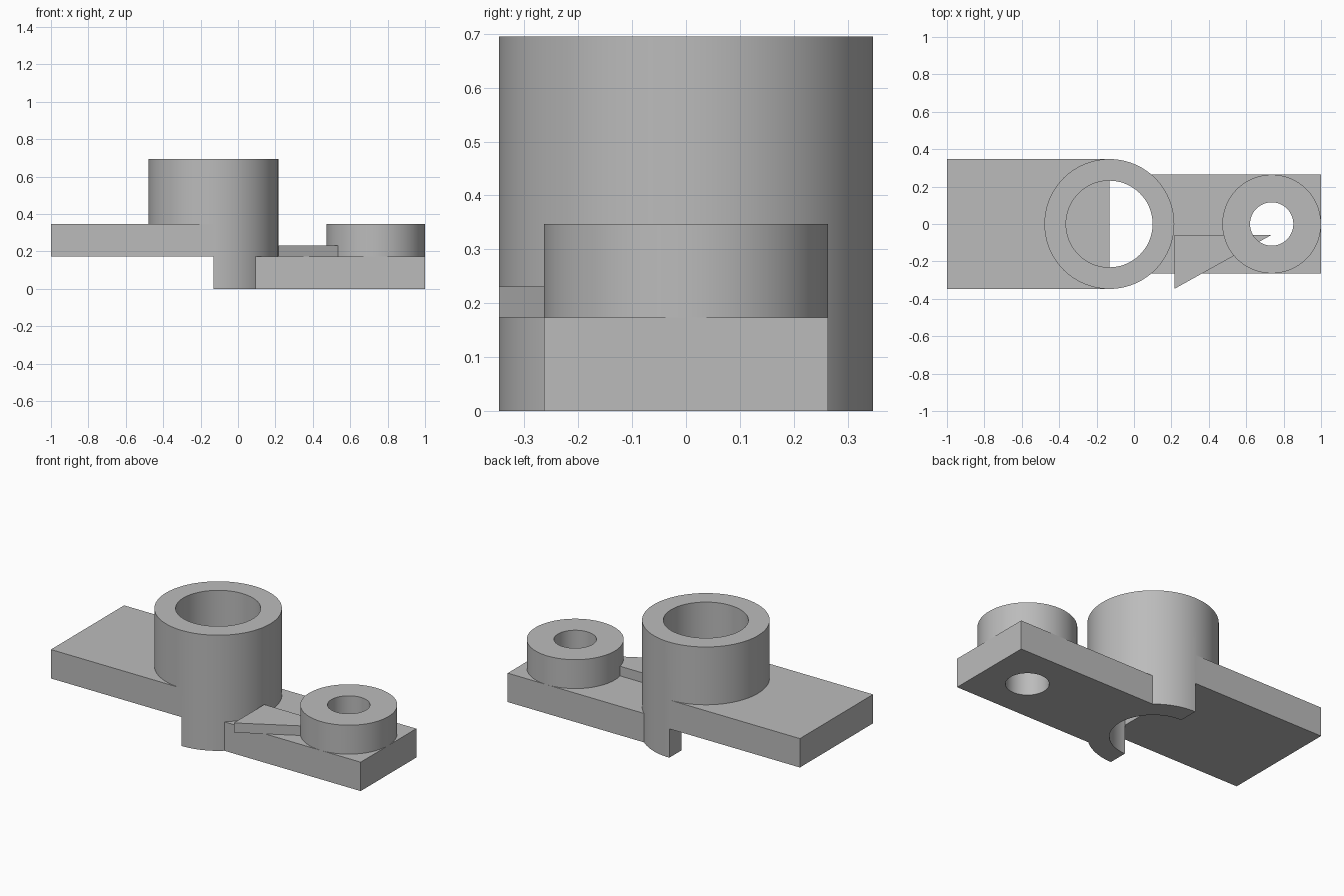
import bpy, bmesh, math

cube = bpy.data.objects.get("Cube")
if cube:
    bpy.data.objects.remove(cube, do_unlink=True)

U = 2 / 34.56            # base unit of the bracket
MAIN_X = -1 + 15 * U     # axis of the large tube
BOSS_X = MAIN_X + 15 * U  # axis of the small boss
BOSS_R = 1 - BOSS_X

grey = bpy.data.materials.new("plain grey")
grey.use_nodes = True
colour = (0.5, 0.5, 0.5, 1)
grey.diffuse_color = colour
grey.node_tree.nodes["Principled BSDF"].inputs["Base Color"].default_value = colour


def prism(name, outline, z0, z1):
    """Extrude a closed outline from z0 to z1."""
    bm = bmesh.new()
    base = bm.faces.new([bm.verts.new((x, y, z0)) for x, y in outline])
    top = bmesh.ops.extrude_face_region(bm, geom=[base])["geom"]
    verts = [v for v in top if isinstance(v, bmesh.types.BMVert)]
    bmesh.ops.translate(bm, verts=verts, vec=(0, 0, z1 - z0))
    bmesh.ops.recalc_face_normals(bm, faces=bm.faces)
    mesh = bpy.data.meshes.new(name)
    bm.to_mesh(mesh)
    bm.free()
    mesh.materials.append(grey)
    obj = bpy.data.objects.new(name, mesh)
    bpy.context.collection.objects.link(obj)
    return obj


def rect(x0, x1, half):
    return [(x0, -half), (x1, -half), (x1, half), (x0, half)]


def circle(cx, r, n=96):
    return [(cx + r * math.cos(math.tau * i / n), r * math.sin(math.tau * i / n))
            for i in range(n)]


def cut(obj, outline, z0, z1):
    """Subtract a prism from the object."""
    tool = prism("cutter", outline, z0, z1)
    mod = obj.modifiers.new("cut", "BOOLEAN")
    mod.operation, mod.solver, mod.object = "DIFFERENCE", "EXACT", tool
    select(obj)
    bpy.ops.object.modifier_apply(modifier=mod.name)
    bpy.data.objects.remove(tool, do_unlink=True)


def select(obj):
    bpy.ops.object.select_all(action="DESELECT")
    obj.select_set(True)
    bpy.context.view_layer.objects.active = obj


# Large tube, with its lower half removed beneath the raised plate
tube = prism("main_tube", circle(MAIN_X, 6 * U), 0, 12 * U)
cut(tube, circle(MAIN_X, 4 * U), -1, 2)
cut(tube, rect(-1, MAIN_X, 1), -1, 3 * U)

# Raised plate, closing half of the bore
raised = prism("raised_plate", rect(-1, MAIN_X, 6 * U), 3 * U, 6 * U)

# Lower plate, ending inside the tube wall
lower = prism("lower_plate", rect(MAIN_X + 3 * U, 1, BOSS_R), 0, 3 * U)
cut(lower, circle(MAIN_X, 5 * U), -1, 1)
cut(lower, circle(BOSS_X, 2 * U), -1, 1)

# Small boss with its hole
boss = prism("small_boss", circle(BOSS_X, BOSS_R), 3 * U, 6 * U)
cut(boss, circle(BOSS_X, 2 * U), -1, 1)

# Thin triangular rib between tube and boss
rib_x = MAIN_X + 6 * U
rib = prism("triangular_rib", [(rib_x, -U), (rib_x, -6 * U), (BOSS_X, -U)], 3 * U, 4 * U)

for part in (tube, raised, lower, boss, rib):
    select(part)
    bpy.ops.object.shade_smooth_by_angle(angle=math.radians(30))
